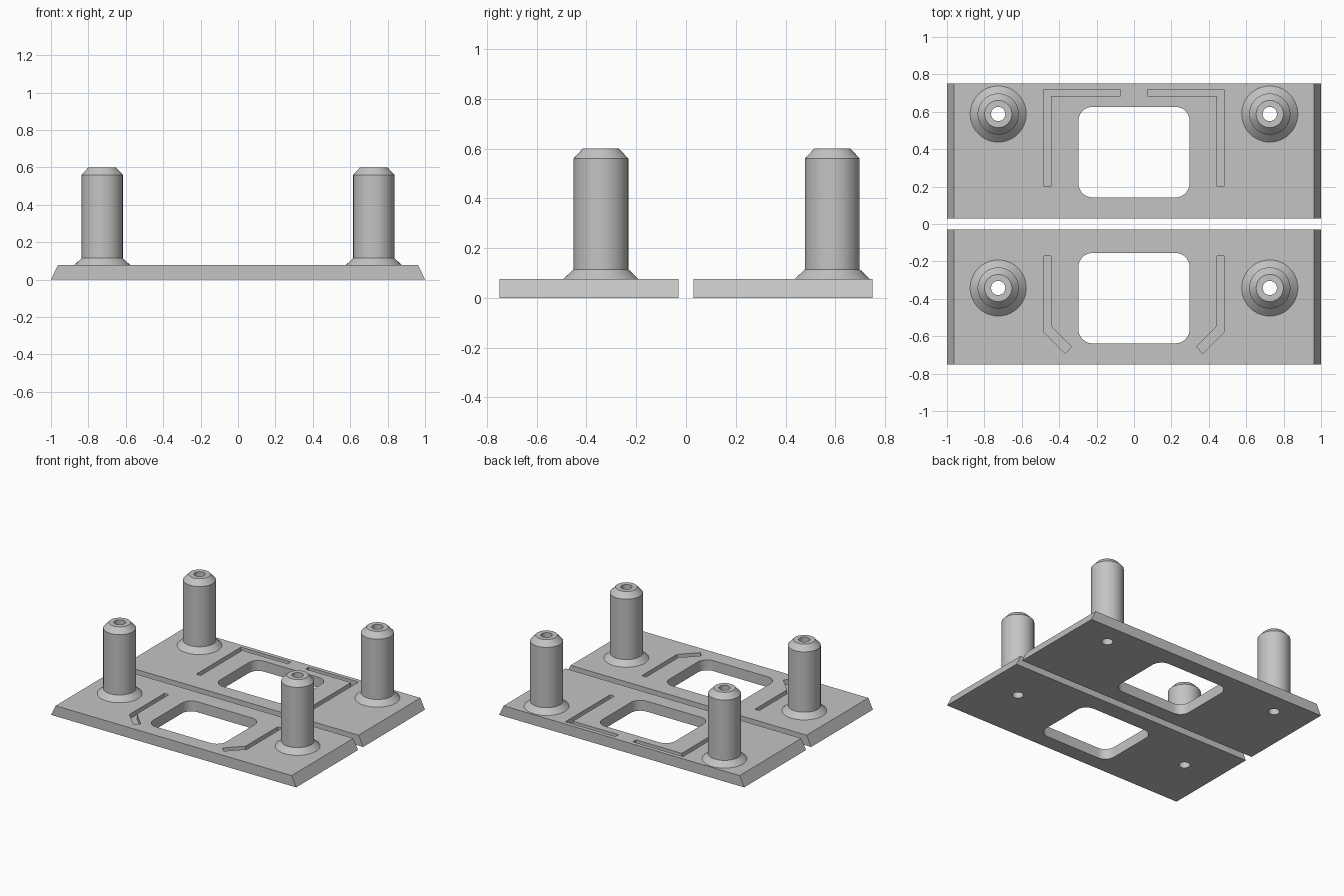
import bpy, bmesh, math
from mathutils import Matrix, Vector

cube = bpy.data.objects.get("Cube")
if cube:
    bpy.data.objects.remove(cube, do_unlink=True)

THICK, TOP, BORE = 0.077, 0.6, 0.038
POST_X, GROOVE = 0.726, 0.035

grey = bpy.data.materials.new("plain grey")
grey.use_nodes = True
grey.diffuse_color = (0.55, 0.55, 0.55, 1)
grey.node_tree.nodes["Principled BSDF"].inputs["Base Color"].default_value = grey.diffuse_color


def make_object(name, bm):
    bmesh.ops.recalc_face_normals(bm, faces=bm.faces)
    mesh = bpy.data.meshes.new(name)
    bm.to_mesh(mesh)
    bm.free()
    mesh.materials.append(grey)
    obj = bpy.data.objects.new(name, mesh)
    bpy.context.collection.objects.link(obj)
    return obj


def prism(name, outline, direction):
    """Extrude a closed outline of 3D points along a direction."""
    bm = bmesh.new()
    face = bm.faces.new([bm.verts.new(p) for p in outline])
    out = bmesh.ops.extrude_face_region(bm, geom=[face])
    moved = [v for v in out["geom"] if isinstance(v, bmesh.types.BMVert)]
    bmesh.ops.translate(bm, verts=moved, vec=direction)
    return make_object(name, bm)


def revolve(name, profile, x, y, steps=64):
    """Spin a radius/height profile into a closed solid."""
    bm = bmesh.new()
    verts = [bm.verts.new((r, 0, z)) for r, z in profile]
    edges = [bm.edges.new(pair) for pair in zip(verts, verts[1:])]
    bmesh.ops.spin(bm, geom=verts + edges, axis=(0, 0, 1), cent=(0, 0, 0),
                   angle=math.tau, steps=steps, use_merge=False)
    bmesh.ops.remove_doubles(bm, verts=bm.verts, dist=1e-5)
    bmesh.ops.transform(bm, matrix=Matrix.Translation((x, y, 0)), verts=bm.verts)
    return make_object(name, bm)


def combine(target, tool, operation):
    mod = target.modifiers.new("combine", "BOOLEAN")
    mod.operation, mod.solver, mod.object = operation, "EXACT", tool
    bpy.context.view_layer.objects.active = target
    bpy.ops.object.modifier_apply(modifier=mod.name)
    bpy.data.objects.remove(tool, do_unlink=True)


def rounded_window(half_x, y0, y1, radius, steps=8):
    points = []
    corners = [(half_x, y1), (-half_x, y1), (-half_x, y0), (half_x, y0)]
    middle = Vector((0, (y0 + y1) / 2))
    for i, (cx, cy) in enumerate(corners):
        ox = cx - math.copysign(radius, cx)
        oy = cy - math.copysign(radius, cy - middle.y)
        for k in range(steps + 1):
            a = math.pi / 2 * (i + k / steps)
            points.append((ox + radius * math.cos(a), oy + radius * math.sin(a), -0.1))
    return points


def build_plate(name, y0, y1, post_y, window, groove):
    # Plate with sloped ends
    section = [(-1, y0, 0), (1, y0, 0), (0.963, y0, THICK), (-0.963, y0, THICK)]
    plate = prism(name, section, (0, y1 - y0, 0))

    # Central opening
    combine(plate, prism("window_cutter", rounded_window(0.297, *window, 0.075), (0, 0, 0.4)),
            "DIFFERENCE")

    for side in (-1, 1):
        # Shallow groove beside the opening
        outline = [(side * x, y, THICK - GROOVE) for x, y in groove]
        combine(plate, prism("groove_cutter", outline, (0, 0, 0.1)), "DIFFERENCE")

        # Hollow post with flared foot and chamfered tip
        profile = [(0, 0.04), (0.15, 0.04), (0.15, THICK), (0.11, 0.115),
                   (0.11, 0.56), (0.073, TOP), (0, TOP)]
        combine(plate, revolve("post", profile, side * POST_X, post_y), "UNION")
        bore = [(0, -0.1), (BORE, -0.1), (BORE, 0.8), (0, 0.8)]
        combine(plate, revolve("bore_cutter", bore, side * POST_X, post_y, 32), "DIFFERENCE")

    bpy.ops.object.select_all(action="DESELECT")
    plate.select_set(True)
    bpy.context.view_layer.objects.active = plate
    bpy.ops.object.shade_smooth_by_angle(angle=math.radians(30))


corner_groove = [(0.48, 0.2), (0.48, 0.72), (0.072, 0.72),
                 (0.072, 0.684), (0.444, 0.684), (0.444, 0.2)]
bent_groove = [(0.48, -0.17), (0.48, -0.58), (0.368, -0.692),
               (0.334, -0.657), (0.444, -0.545), (0.444, -0.17)]

build_plate("back_plate", 0.03, 0.75, 0.588, (0.142, 0.626), corner_groove)
build_plate("front_plate", -0.75, -0.03, -0.342, (-0.638, -0.155), bent_groove)
